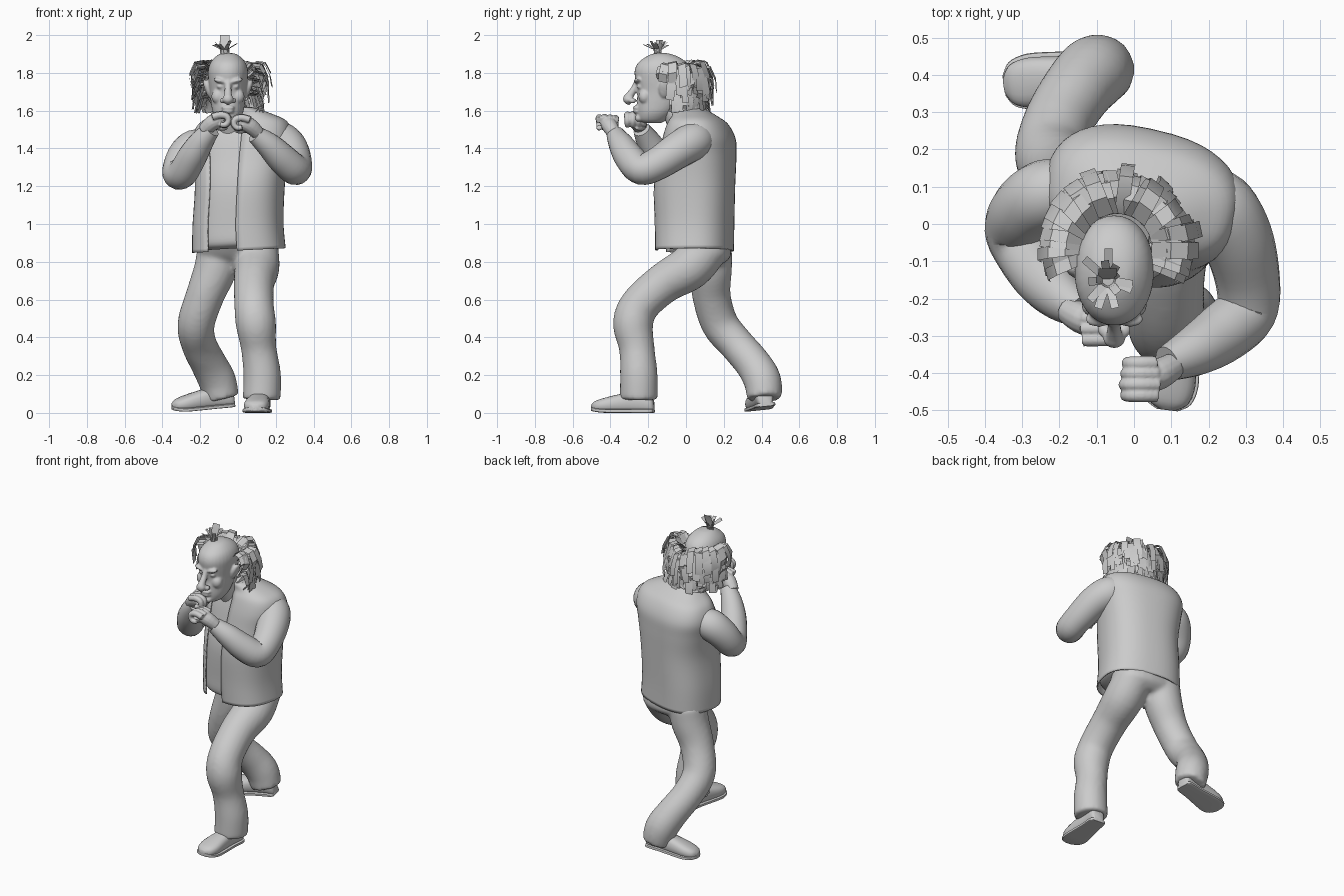
import bpy, bmesh, random
from math import sin, cos, pi, radians, copysign
from mathutils import Vector, Matrix

if "Cube" in bpy.data.objects:
    bpy.data.objects.remove(bpy.data.objects["Cube"])

random.seed(4)
HX = -0.053  # head centre line


def finish(name, bm, angle=50, voxel=0, soften=4):
    """Make the object; voxel > 0 melts overlapping pieces into one skin."""
    bmesh.ops.recalc_face_normals(bm, faces=bm.faces)
    me = bpy.data.meshes.new(name)
    bm.to_mesh(me)
    bm.free()
    ob = bpy.data.objects.new(name, me)
    bpy.context.collection.objects.link(ob)
    if voxel:
        r = ob.modifiers.new("blend", 'REMESH')
        r.mode, r.voxel_size, r.use_smooth_shade = 'VOXEL', voxel, True
        s = ob.modifiers.new("soften", 'SMOOTH')
        s.factor, s.iterations = .5, soften
        return ob
    bpy.ops.object.select_all(action='DESELECT')
    ob.select_set(True)
    bpy.context.view_layer.objects.active = ob
    bpy.ops.object.shade_smooth_by_angle(angle=radians(angle))
    return ob


def smooth(pts, k=5):
    """Catmull-Rom interpolation of equal-length tuples."""
    out = []
    for i in range(len(pts) - 1):
        p = [pts[max(i - 1, 0)], pts[i], pts[i + 1], pts[min(i + 2, len(pts) - 1)]]
        for j in range(k):
            t = j / k
            out.append([0.5 * (2 * b + (c - a) * t + (2 * a - 5 * b + 4 * c - d) * t * t
                               + (3 * b - a - 3 * c + d) * t ** 3) for a, b, c, d in zip(*p)])
    return out + [list(pts[-1])]


def skin(bm, rings, closed=True):
    vs = [[bm.verts.new(p) for p in r] for r in rings]
    n = len(vs[0])
    for a, b in zip(vs, vs[1:]):
        for i in range(n if closed else n - 1):
            j = (i + 1) % n
            bm.faces.new((a[i], a[j], b[j], b[i]))
    if closed:
        bm.faces.new(vs[0])
        bm.faces.new(vs[-1])


def oval(a, e):
    f = lambda v: copysign(abs(v) ** (2 / e), v)
    return f(cos(a)), f(sin(a))


def tube(bm, pts, ref=(1, 0, 0), n=20, k=5):
    """Round limb along points (x, y, z, radius)."""
    s = smooth(pts, k)
    c = [Vector(p[:3]) for p in s]
    a, rings = Vector(ref), []
    for i, p in enumerate(s):
        t = (c[min(i + 1, len(c) - 1)] - c[max(i - 1, 0)]).normalized()
        a = (a - t * a.dot(t)).normalized()
        b = t.cross(a)
        rings.append([c[i] + p[3] * (a * cos(2 * pi * j / n) + b * sin(2 * pi * j / n)) for j in range(n)])
    skin(bm, rings)


def stack(bm, pts, e=2.0, turn=0, tilt=0, gap=None, n=40, inset=0):
    """Horizontal rings (z, cx, cy, rx, ry); gap = degrees left open either side of the front."""
    m = Matrix.Rotation(radians(turn), 3, 'Z')
    g0, g1 = gap or (0, 0)
    rings = []
    for z, cx, cy, rx, ry in smooth(pts):
        ring = []
        for i in range(n):
            a = radians(g0 - 90 + (360 - g0 - g1) * i / (n - 1 if gap else n))
            u, v = oval(a, e)
            p = m @ Vector((u * (rx - inset), v * (ry - inset), 0))
            ring.append((cx + p.x, cy + p.y, z + tilt * p.x))
        rings.append(ring)
    skin(bm, rings, closed=not gap)


def ball(bm, c, s, rot=0, seg=16):
    m = Matrix.Translation(c) @ Matrix.Rotation(radians(rot), 4, 'Y') @ Matrix.Diagonal((*s, 1))
    bmesh.ops.create_uvsphere(bm, u_segments=seg, v_segments=seg // 2 + 2, radius=1, matrix=m)


def strip(bm, pts, side, w):
    side = Vector(side).normalized() * w / 2
    v = [(bm.verts.new(Vector(p) - side), bm.verts.new(Vector(p) + side)) for p in pts]
    for a, b in zip(v, v[1:]):
        bm.faces.new((a[0], a[1], b[1], b[0]))


# Trousers: seat and two legs melted together
bm = bmesh.new()
stack(bm, [(0.785, .005, .12, .12, .07), (0.83, 0, .115, .205, .122),
           (0.92, 0, .08, .21, .15), (0.97, 0, .06, .2, .16)], e=2.3)
tube(bm, [(.1, .11, .87, .115), (.1, .02, .77, .12), (.085, -.12, .685, .108), (.085, -.245, .57, .105),
          (.095, -.28, .47, .107), (.11, -.26, .34, .094), (.128, -.25, .2, .1), (.125, -.25, .07, .101)])
tube(bm, [(-.1, .13, .87, .115), (-.12, .13, .76, .114), (-.175, .135, .62, .102), (-.222, .18, .47, .099),
          (-.205, .27, .36, .094), (-.155, .355, .26, .096), (-.11, .405, .17, .1), (-.085, .415, .075, .092)])
finish("trousers", bm, voxel=.013, soften=7)

# Shoes: upper and sole lofted heel to toe
UPPER = [(0, .03, .06), (.02, .045, .1), (.1, .05, .115), (.18, .06, .1), (.26, .067, .08),
         (.31, .053, .058), (.332, .02, .035)]
for name, heel, turn, pitch, roll in (("front_shoe", (.13, -.17, 0), -7, 0, 0),
                                      ("back_shoe", (-.02, .425, .035), -81, 5, 6)):
    m = (Matrix.Translation(heel) @ Matrix.Rotation(radians(turn), 4, 'Z')
         @ Matrix.Rotation(radians(pitch), 4, 'X') @ Matrix.Rotation(radians(roll), 4, 'Y'))
    bm = bmesh.new()
    for grow, top in ((0, None), (.008, .02)):
        rings = []
        for t, w, h in smooth(UPPER, 4):
            h = top or h
            o = [oval(2 * pi * i / 20, 2.6 if not top else 6) for i in range(20)]
            lift = 1.2 * max(0, t - .24) ** 2  # toe spring
            rings.append([m @ Vector(((w + grow) * u, -t, lift + h * (v + 1) / 2)) for u, v in o])
        skin(bm, rings)
    finish(name, bm)

# Shirt body inside an open jacket
BODY = [(.86, .005, .045, .245, .2), (1.0, 0, .045, .238, .203), (1.2, .01, .045, .235, .208),
        (1.35, .015, .062, .25, .195), (1.45, .02, .07, .265, .182), (1.53, .022, .063, .24, .15),
        (1.575, .01, .045, .17, .11), (1.615, -.02, .01, .09, .08)]
bm = bmesh.new()
stack(bm, [(.872, 0, .045, .19, .15), (.9, .005, .045, .24, .197)] + BODY[1:], e=2.5, turn=-13, tilt=.06, inset=.012)
finish("shirt", bm)
bm = bmesh.new()
stack(bm, BODY, e=2.5, turn=-13, tilt=.05, gap=(5, 26))
ob = finish("jacket", bm)
ob.modifiers.new("thickness", 'SOLIDIFY').thickness = .008

# Sleeves
for name, path in (
    ("front_sleeve", [(.16, .08, 1.45, .08), (.225, .045, 1.44, .1), (.275, -.035, 1.395, .097), (.305, -.15, 1.32, .087),
                      (.3, -.235, 1.29, .083), (.235, -.295, 1.345, .08), (.165, -.34, 1.415, .068), (.09, -.375, 1.475, .048)]),
    ("back_sleeve", [(-.15, .09, 1.41, .075), (-.23, .08, 1.405, .095), (-.29, .04, 1.345, .092), (-.318, -.015, 1.27, .083),
                     (-.29, -.08, 1.275, .08), (-.24, -.15, 1.36, .077), (-.19, -.2, 1.44, .064), (-.14, -.235, 1.5, .046)])):
    bm = bmesh.new()
    tube(bm, path, ref=(0, 0, 1))
    finish(name, bm)

# Fists: palm, four curled fingers and a thumb
CURL = [(.045, .018, .019), (0, .03, .019), (-.038, .022, .018), (-.048, -.005, .016), (-.03, -.028, .015), (0, -.025, .014)]
for name, (cx, cy, cz), s in (("front_fist", (.022, -.415, 1.535), 1), ("back_fist", (-.095, -.265, 1.55), -1)):
    bm = bmesh.new()
    tube(bm, [(cx + s * .085, cy + .035, cz - .055, .036), (cx + s * .045, cy + .012, cz - .018, .042),
              (cx + s * .01, cy, cz, .038), (cx - s * .02, cy, cz, .02)], ref=(0, 1, 0), n=14, k=3)
    for i in range(4):
        y = cy - .045 + .029 * i
        f = 1 - .09 * abs(i - 1)
        tube(bm, [(cx + s * u * f, y, cz + v * f, r) for u, v, r in CURL], ref=(0, 1, 0), n=10, k=3)
    tube(bm, [(cx + s * .05, cy + .03, cz - .03, .02), (cx + s * .01, cy + .035, cz - .038, .017),
              (cx - s * .02, cy + .015, cz - .042, .014), (cx - s * .035, cy, cz - .04, .01)], ref=(0, 1, 0), n=10, k=3)
    finish(name, bm, voxel=.0045, soften=3)

# Neck and collar
bm = bmesh.new()
tube(bm, [(-.03, .02, 1.45, .08), (-.04, -.03, 1.55, .074), (HX, -.08, 1.65, .07)])
finish("neck", bm)
bm = bmesh.new()
tube(bm, [(-.03, .02, 1.55, .1), (-.037, -.01, 1.6, .088), (-.04, -.025, 1.63, .082)])
finish("collar", bm)

# Head: (z, front y, back y, half width), blended with facial features
SKULL = [(1.535, -.225, -.13, .035), (1.552, -.25, -.1, .058), (1.59, -.258, -.06, .08), (1.64, -.26, -.02, .09),
         (1.7, -.258, .005, .097), (1.76, -.268, .02, .104), (1.81, -.272, .022, .106), (1.85, -.256, .005, .095),
         (1.88, -.22, -.03, .072), (1.9, -.18, -.08, .042), (1.906, -.14, -.12, .006)]
bm = bmesh.new()
stack(bm, [(z, HX, (f + b) / 2, w, (b - f) / 2) for z, f, b, w in SKULL], e=2.1, n=32)
tube(bm, [(HX, -.255, 1.76, .016), (HX, -.275, 1.715, .018), (HX, -.298, 1.68, .022),
          (HX, -.308, 1.66, .026), (HX, -.29, 1.64, .016)], n=14)
ball(bm, (HX, -.308, 1.66), (.03, .026, .024))
ball(bm, (HX, -.262, 1.616), (.036, .02, .012))
ball(bm, (HX, -.26, 1.596), (.032, .02, .012))
ball(bm, (HX, -.25, 1.56), (.034, .022, .022))
for s in (-1, 1):
    ball(bm, (HX + s * .028, -.284, 1.653), (.017, .02, .015))
    ball(bm, (HX + s * .042, -.255, 1.758), (.038, .022, .013), rot=-s * 14)
    ball(bm, (HX + s * .04, -.243, 1.728), (.02, .018, .013))
    ball(bm, (HX + s * .052, -.218, 1.675), (.036, .034, .04))
    ball(bm, (HX + s * .105, -.115, 1.715), (.016, .03, .05), rot=s * 14)
    ball(bm, (HX + s * .114, -.105, 1.722), (.012, .035, .046), rot=s * 18)
finish("head", bm, voxel=.006, soften=4)

# Frizzy side and back hair made of layered cards
bm = bmesh.new()
for layer in range(5):
    count = 30 - 2 * layer
    lo, hi = (-22, 202) if layer == 0 else (0, 180)
    for i in range(count):
        a = radians(lo + (hi - lo) * (i + random.random() * .6) / count)
        d = Vector((cos(a), sin(a), 0))
        c = Vector((HX + .008, -.065, 0))
        grow = random.uniform(.93, 1.05) - .045 * layer
        top = 1.825 - .042 * layer + random.uniform(-.02, .015)
        front = max(0, -sin(a))
        drop = random.uniform(.08, .14) - .12 * front
        pts = [(.092, top - .01), (.14 * grow, top + .026), (.185 * grow, top + .02), (.213 * grow, top - drop * .4),
               (.208 * grow + random.uniform(-.025, .02), max(top - drop, 1.59))]
        tip = Vector((-d.y, d.x, 0)) * random.uniform(-.03, .03)
        side = Vector((-d.y, d.x, random.uniform(-.4, .4)))
        strip(bm, [c + d * r + tip * k / 4 + Vector((0, 0, z)) for k, (r, z) in enumerate(pts)],
              side, random.uniform(.032, .048))
finish("side_hair", bm, 40)

# Top tuft
bm = bmesh.new()
for i in range(13):
    a = 2 * pi * i / 13 + random.uniform(-.2, .2)
    lean = random.uniform(.03, .085)
    h = .105 - lean * .5
    d = Vector((cos(a), sin(a), 0))
    b = Vector((-.07, -.15, 1.885))
    strip(bm, [b + d * .012, b + d * .02 + Vector((0, 0, h * .6)), b + d * lean + Vector((0, 0, h))],
          (-d.y, d.x, 0), .022)
strip(bm, [(-.07, -.15, 1.885), (-.072, -.14, 1.95), (-.07, -.12, 2.0)], (1, 0, 0), .05)
finish("top_tuft", bm, 30)
